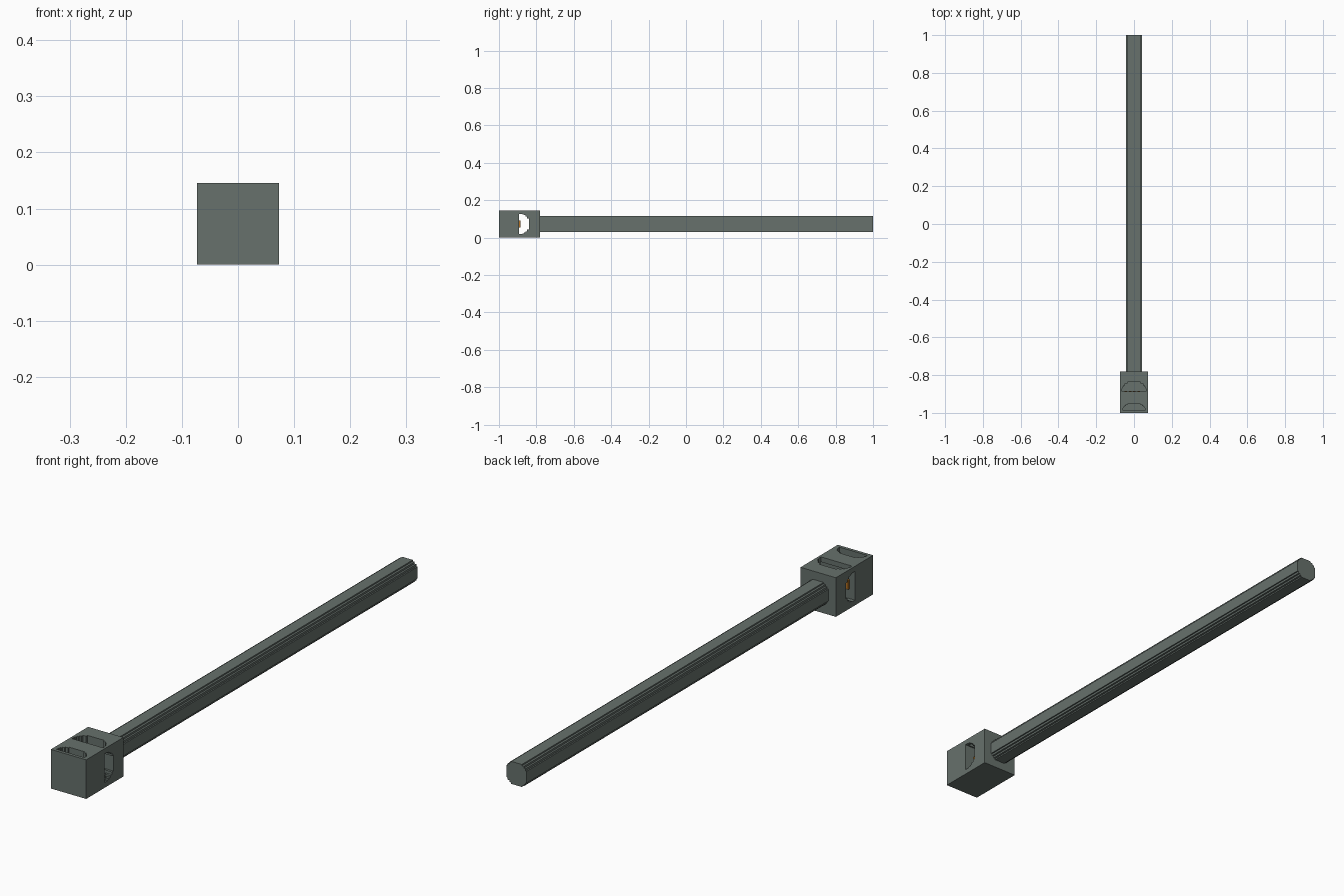
import bpy, bmesh, math
from mathutils import Vector

old = bpy.data.objects.get("Cube")
if old:
    bpy.data.objects.remove(old, do_unlink=True)


def material(name, color):
    m = bpy.data.materials.new(name)
    m.use_nodes = True
    m.diffuse_color = (*color, 1)
    m.node_tree.nodes["Principled BSDF"].inputs["Base Color"].default_value = (*color, 1)
    return m


grey = material("grey green metal", (0.135, 0.165, 0.15))
orange = material("orange mark", (0.45, 0.16, 0.015))


def prism(name, outline, sweep, mat):
    """Extrude a closed 3D outline along the sweep vector."""
    bm = bmesh.new()
    face = bm.faces.new([bm.verts.new(p) for p in outline])
    res = bmesh.ops.extrude_face_region(bm, geom=[face])
    moved = [v for v in res["geom"] if isinstance(v, bmesh.types.BMVert)]
    bmesh.ops.translate(bm, verts=moved, vec=Vector(sweep))
    bmesh.ops.recalc_face_normals(bm, faces=bm.faces)
    mesh = bpy.data.meshes.new(name)
    bm.to_mesh(mesh)
    bm.free()
    mesh.materials.append(mat)
    ob = bpy.data.objects.new(name, mesh)
    bpy.context.scene.collection.objects.link(ob)
    return ob


def box(name, lo, hi, mat):
    (x, y, z), (a, b, c) = lo, hi
    return prism(name, [(x, y, z), (a, y, z), (a, b, z), (x, b, z)], (0, 0, c - z), mat)


def stepped_half_disc(radius, depth, steps=6):
    """Stair-stepped half disc: flat side on v = 0, bulging to v = depth."""
    right = []
    for i in range(steps):
        u = radius * math.cos(math.pi / 2 * (i + 0.3) / steps)
        right += [(u, depth * i / steps), (u, depth * (i + 1) / steps)]
        # narrow each stair following a circular arc
        u = radius * math.sqrt(1 - (i / steps) ** 2)
        right[-2:] = [(u, depth * i / steps), (u, depth * (i + 1) / steps)]
    return right + [(-u, v) for u, v in reversed(right)]


HALF, MID = 0.073, 0.073

# Head block with a side-to-side slot and two blind top pockets
head = box("head_block", (-HALF, -1, 0), (HALF, -0.78, 2 * HALF), grey)
slots = [
    prism("side_slot_cutter", [(-0.1, -0.893 + v, MID + u)
          for u, v in stepped_half_disc(0.054, 0.053)], (0.2, 0, 0), grey),
    prism("rear_pocket_cutter", [(u, -0.888 + v, 0.02)
          for u, v in stepped_half_disc(0.064, 0.051)], (0, 0, 0.2), grey),
    prism("front_pocket_cutter", [(u, -0.988 + v, 0.02)
          for u, v in stepped_half_disc(0.058, 0.038)], (0, 0, 0.2), grey),
]
bpy.context.view_layer.objects.active = head
for cutter in slots:
    mod = head.modifiers.new(cutter.name, "BOOLEAN")
    mod.operation, mod.solver, mod.object = "DIFFERENCE", "EXACT", cutter
    bpy.ops.object.modifier_apply(modifier=mod.name)
    bpy.data.objects.remove(cutter, do_unlink=True)

# Long rod with stair-stepped corners
corner = [(0.042, 0.022), (0.037, 0.022), (0.037, 0.03), (0.03, 0.03),
          (0.03, 0.037), (0.022, 0.037), (0.022, 0.042)]
section = []
for k in range(4):
    for x, z in corner:
        for _ in range(k):
            x, z = -z, x
        section.append((x, -0.78, MID + z))
prism("rod", section, (0, 1.78, 0), grey)

# Small raised marks on the flat wall inside the head
for i in range(4):
    x = -0.05 + 0.023 * i
    box("inner_mark", (x, -0.894, 0.055), (x + 0.013, -0.885, 0.09), orange)
